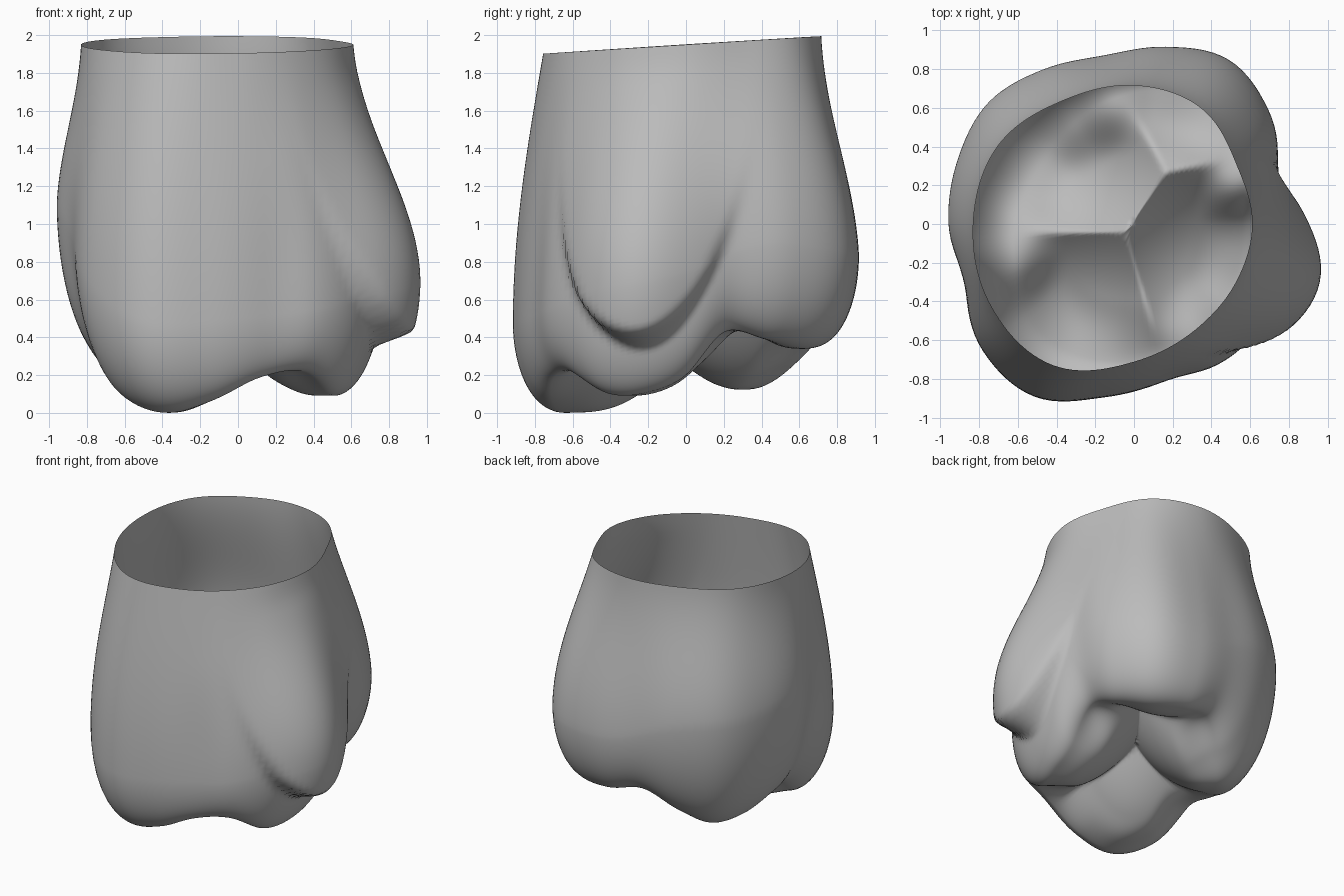
import bpy, bmesh, math

cube = bpy.data.objects.get("Cube")
if cube:
    bpy.data.objects.remove(cube, do_unlink=True)

# Outline values, evenly spaced counter-clockwise from +x
RIM_R = [.61, .61, .69, .715, .735, .81, .83, .85, .84, .71, .63, .605]
BELLY_R = [.78, .82, .91, .98, .93, .885, .925, .98, .97,
           .96, .95, 1.02, 1.03, .91, .84, .85, .84, .79]
BELLY_Z = [.75, .9, .85, .85, 1.0, 1.05, 1.1, .8, .5, .5, .55, .65]
TIP_R = [.56, .6, .66, .7, .7, .65, .6, .57, .58,
         .62, .65, .72, .74, .72, .71, .69, .62, .58]
TIP_Z = [.2, .43, .39, .34, .36, .4, .25, .13, .15,
         .24, .25, .07, .0, .07, .19, .22, .1, .11]
# How early the wall swells out below the rim
FULLNESS = [.3, .6, 0, 0, 0, .9, .9, .6]

# Angle, depth and width of the grooves that part the lobes on the wall
WALL_GROOVES = [(195, .035, 7), (20, .03, 7), (288, .015, 8)]
# Lowest point of each rounded cusp
CUSPS = [(-.42, -.52, 0), (.45, -.27, .09), (-.42, .32, .12), (.24, .67, .34)]
SEGMENTS, WALL, LOWER, INNER = 144, 24, 36, 28


def around(values, deg):
    """Smooth closed curve through evenly spaced values."""
    n = len(values)
    pos = (deg % 360) / 360 * n
    i = int(pos)
    t = pos - i
    a, b, c, d = (values[(i + k) % n] for k in (-1, 0, 1, 2))
    return b + .5 * t * (c - a + t * (2*a - 5*b + 4*c - d + t * (3*(b - c) + d - a)))


def step(lo, hi, v):
    t = min(1, max(0, (v - lo) / (hi - lo)))
    return t * t * (3 - 2 * t)


def offset(deg, centre):
    return (deg - centre + 180) % 360 - 180


def bell(deg, centre, width):
    return math.exp(-.5 * (offset(deg, centre) / width) ** 2)


def wall_detail(deg, z):
    """Grooves between the lobes and the overhanging side lobe."""
    r = 0
    for angle, depth, width in WALL_GROOVES:
        r -= depth * bell(deg, angle, width) * step(1.4, .7, z)
    floor = .33 + .2 * (offset(deg, 342) / 20) ** 2
    r += .22 * bell(deg, 342, 17) * step(1.95, .72, z) * step(floor, floor + .11, z)
    return r


def biting_surface(x, y):
    """Rounded cusps that meet in sharp fissures."""
    return min(z + 1.25 * ((x - cx) ** 2 + (y - cy) ** 2) for cx, cy, z in CUSPS)


def section(deg):
    """Radius and height from the rim down to the tip and in to the centre."""
    c, s = math.cos(math.radians(deg)), math.sin(math.radians(deg))
    rim, belly = around(RIM_R, deg), around(BELLY_R, deg)
    zb, rt, zt = around(BELLY_Z, deg), around(TIP_R, deg), around(TIP_Z, deg)
    full = around(FULLNESS, deg)
    rim_z = 1.956 + .062 * rim * s
    points = []
    for i in range(WALL):
        t = i / WALL
        z = rim_z + (zb - rim_z) * t
        slow, early = .3 * t + .7 * step(0, 1, t), math.sin(t * math.pi / 2)
        r = rim + (belly - rim) * (slow + (early - slow) * full)
        points.append((r + wall_detail(deg, z) * step(0, .2, t), z))
    for i in range(LOWER):
        a = i / LOWER * math.pi / 2
        z = zb - (zb - zt) * math.sin(a)
        r = rt + (belly - rt) * math.cos(a)
        points.append((r + wall_detail(deg, z) * math.cos(a) ** .5, z))
    for i in range(INNER):
        t = i / INNER
        r = rt * (1 - t)
        z = zt + (biting_surface(r * c, r * s) - zt) * step(0, .45, t)
        points.append((r, z))
    return points


# Open crown shell
bm = bmesh.new()
columns = []
for j in range(SEGMENTS):
    deg = 360 * j / SEGMENTS
    c, s = math.cos(math.radians(deg)), math.sin(math.radians(deg))
    columns.append([bm.verts.new((r * c, r * s, z)) for r, z in section(deg)])
centre = bm.verts.new((0, 0, biting_surface(0, 0)))
for j, left in enumerate(columns):
    right = columns[(j + 1) % SEGMENTS]
    for i in range(len(left) - 1):
        bm.faces.new((left[i + 1], right[i + 1], right[i], left[i]))
    bm.faces.new((centre, right[-1], left[-1]))

mesh = bpy.data.meshes.new("crown_shell")
bm.to_mesh(mesh)
bm.free()
crown = bpy.data.objects.new("crown_shell", mesh)
bpy.context.collection.objects.link(crown)

# Plain grey material
grey = bpy.data.materials.new("plain_grey")
grey.use_nodes = True
colour = (.5, .5, .5, 1)
grey.diffuse_color = colour
grey.node_tree.nodes["Principled BSDF"].inputs["Base Color"].default_value = colour
mesh.materials.append(grey)

# Soften the creases slightly and shade smooth
soften = crown.modifiers.new("soften", 'SMOOTH')
soften.factor = .4
soften.iterations = 2
for polygon in mesh.polygons:
    polygon.use_smooth = True
